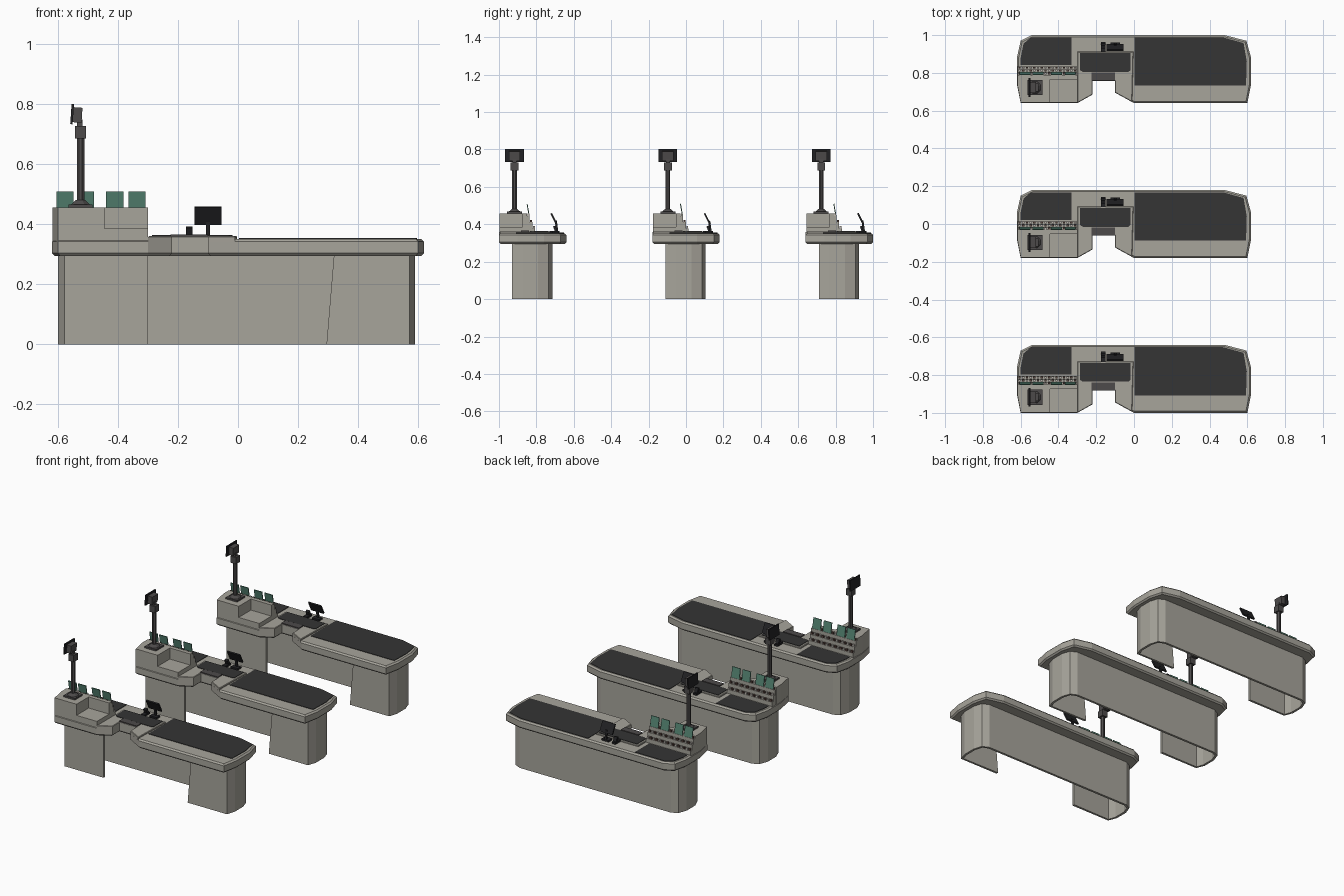
import bpy, bmesh
from math import radians
from mathutils import Matrix, Vector

if "Cube" in bpy.data.objects:
    bpy.data.objects.remove(bpy.data.objects["Cube"])


def material(name, r, g, b):
    m = bpy.data.materials.new(name)
    m.use_nodes = True
    m.diffuse_color = (r, g, b, 1)
    m.node_tree.nodes["Principled BSDF"].inputs["Base Color"].default_value = (r, g, b, 1)
    return m


STONE = material("warm grey", 0.39, 0.375, 0.33)
RUBBER = material("belt charcoal", 0.035, 0.035, 0.035)
METAL = material("pole grey", 0.075, 0.07, 0.07)
BLACK = material("screen black", 0.016, 0.016, 0.018)
GREEN = material("card green", 0.09, 0.23, 0.17)
BROWN = material("goods brown", 0.10, 0.06, 0.05)
CREAM = material("goods cream", 0.50, 0.46, 0.42)

parts = []


def finish(name, bm, *mats):
    mesh = bpy.data.meshes.new(name)
    bm.to_mesh(mesh)
    bm.free()
    for m in mats:
        mesh.materials.append(m)
    ob = bpy.data.objects.new(name, mesh)
    bpy.context.collection.objects.link(ob)
    parts.append(ob)
    return ob


def add_box(bm, centre, size, tilt=0, axis="X", index=0):
    mat = (Matrix.Translation(centre) @ Matrix.Rotation(radians(tilt), 4, axis)
           @ Matrix.Diagonal((*size, 1)))
    made = bmesh.ops.create_cube(bm, size=1, matrix=mat)
    for f in {f for v in made["verts"] for f in v.link_faces}:
        f.material_index = index


def box(name, mat, centre, size, tilt=0, axis="X"):
    bm = bmesh.new()
    add_box(bm, centre, size, tilt, axis)
    return finish(name, bm, mat)


def prism(name, mat, outline, z0, z1, bevel=0):
    """Extrude an outline upward and chamfer its top and bottom rims."""
    bm = bmesh.new()
    face = bm.faces.new([bm.verts.new((x, y, z0)) for x, y in outline])
    top = bmesh.ops.extrude_face_region(bm, geom=[face])["geom"]
    for v in top:
        if isinstance(v, bmesh.types.BMVert):
            v.co.z = z1
    bmesh.ops.recalc_face_normals(bm, faces=bm.faces)
    if bevel:
        rims = [e for e in bm.edges if abs(e.verts[0].co.z - e.verts[1].co.z) < 1e-5]
        bmesh.ops.bevel(bm, geom=rims, offset=bevel, segments=1, affect="EDGES")
    return finish(name, bm, mat)


def tapered(name, mat, x, y, z0, z1, r0, r1, sides=8):
    bm = bmesh.new()
    bmesh.ops.create_cone(bm, cap_ends=True, segments=sides, radius1=r0, radius2=r1, depth=z1 - z0,
                          matrix=Matrix.Translation((x, y, (z0 + z1) / 2))
                          @ Matrix.Rotation(radians(180 / sides), 4, "Z"))
    return finish(name, bm, mat)


# Hollow cabinet wall, open at the front for the seated clerk
path = [(-0.30, -0.11), (-0.578, -0.11), (-0.60, -0.055), (-0.60, 0.03), (-0.58, 0.085),
        (-0.54, 0.105), (0.53, 0.105), (0.572, 0.085), (0.59, 0.03), (0.59, -0.055),
        (0.572, -0.11), (0.295, -0.11)]
bm = bmesh.new()
low = [bm.verts.new((x, y, 0)) for x, y in path]
high = [bm.verts.new((x, y, 0.30)) for x, y in path]
high[-1].co.x += 0.025
for i in range(len(path) - 1):
    bm.faces.new((low[i], high[i], high[i + 1], low[i + 1]))
wall = finish("cabinet_wall", bm, STONE)
solid = wall.modifiers.new("thickness", "SOLIDIFY")
solid.thickness = 0.015
solid.offset = -1

# Countertop with the clerk's notch
notch = [(-0.30, -0.18), (-0.22, -0.135), (-0.22, -0.062), (-0.10, -0.062), (-0.10, -0.125), (0, -0.18)]
prism("countertop", STONE, notch + [
    (0.60, -0.18), (0.62, -0.08), (0.62, 0.06), (0.595, 0.15), (0.48, 0.18),
    (-0.54, 0.18), (-0.60, 0.15), (-0.62, 0.06), (-0.62, -0.08), (-0.60, -0.18)],
    0.295, 0.352, 0.009)

# Raised scanner platform
prism("scanner_platform", STONE, notch[:-1] + [(-0.01, -0.174), (-0.003, 0.092), (-0.30, 0.092)],
      0.32, 0.361, 0.003)
prism("scanner_plate", RUBBER, [(-0.22, -0.015), (-0.03, -0.015), (-0.018, -0.005), (-0.018, 0.085),
                                (-0.287, 0.085), (-0.287, -0.005), (-0.27, -0.015)], 0.358, 0.364)
box("keyboard", METAL, (-0.162, -0.04, 0.362), (0.125, 0.042, 0.008))

# Conveyor belts
prism("long_belt", RUBBER, [(0.003, -0.088), (0.593, -0.088), (0.597, 0.04), (0.58, 0.138),
                            (0.47, 0.168), (0.003, 0.168)], 0.348, 0.355)
prism("short_belt", RUBBER, [(-0.60, 0.022), (-0.33, 0.022), (-0.33, 0.168), (-0.545, 0.168),
                             (-0.585, 0.135), (-0.60, 0.06)], 0.348, 0.355)

# Raised service block with an open tray
prism("service_block", STONE, [(-0.60, -0.177), (-0.445, -0.177), (-0.445, -0.03),
                               (-0.618, -0.03), (-0.618, -0.08)], 0.34, 0.457)
box("tray_floor", STONE, (-0.3725, -0.105, 0.363), (0.145, 0.144, 0.046))
box("tray_back", STONE, (-0.3725, -0.042, 0.40), (0.145, 0.024, 0.114))

# Stepped goods rack with rows of small packs
bm = bmesh.new()
for step in range(3):
    y_back, z_top = 0.014 - 0.015 * step, 0.378 + 0.033 * step
    add_box(bm, (-0.459, (y_back - 0.032) / 2, (0.345 + z_top) / 2),
            (0.316, y_back + 0.032, z_top - 0.345))
finish("goods_rack", bm, STONE)

bm = bmesh.new()
for step in range(3):
    for i in range(16):
        add_box(bm, (-0.606 + 0.0196 * i, 0.007 - 0.015 * step, 0.384 + 0.033 * step),
                (0.012, 0.010, 0.014), index=(i + step) % 2)
finish("goods_packs", bm, BROWN, CREAM)

# Green cards leaning above the rack
bm = bmesh.new()
for x in (-0.577, -0.508, -0.411, -0.337):
    add_box(bm, (x, -0.024, 0.477), (0.057, 0.005, 0.066), 10)
finish("display_cards", bm, GREEN)

# Pole with customer display
px, py = -0.525, -0.097
box("pole_foot", METAL, (px, py, 0.461), (0.08, 0.08, 0.012))
tapered("pole_collar", METAL, px, py, 0.465, 0.482, 0.036, 0.016)
tapered("pole", METAL, px, py, 0.47, 0.70, 0.0135, 0.0135)
box("pole_head", METAL, (px, py, 0.708), (0.038, 0.042, 0.042))
box("display_neck", METAL, (-0.527, py, 0.735), (0.018, 0.022, 0.03))
box("display_body", METAL, (-0.536, py, 0.765), (0.032, 0.06, 0.05), 4, "Y")
box("display_screen", BLACK, (-0.553, py, 0.768), (0.008, 0.10, 0.068), 4, "Y")

# Clerk's monitor
mx = -0.10
box("monitor_foot", BLACK, (mx, 0.122, 0.357), (0.05, 0.036, 0.012))
box("monitor_stem", BLACK, (mx, 0.128, 0.388), (0.013, 0.011, 0.062), 8)
box("monitor_screen", BLACK, (mx, 0.114, 0.429), (0.09, 0.009, 0.066), 27)

# Card reader
box("reader_foot", BLACK, (-0.163, 0.117, 0.358), (0.026, 0.054, 0.012))
box("reader_body", BLACK, (-0.163, 0.122, 0.377), (0.022, 0.016, 0.03), 20)

# Repeat the whole counter in a row of three
for ob in list(parts):
    base = ob.name
    ob.name = base + "_middle"
    for label, y in (("front", -0.82), ("back", 0.82)):
        twin = ob.copy()
        twin.name = base + "_" + label
        twin.location = Vector((0, y, 0))
        bpy.context.collection.objects.link(twin)
